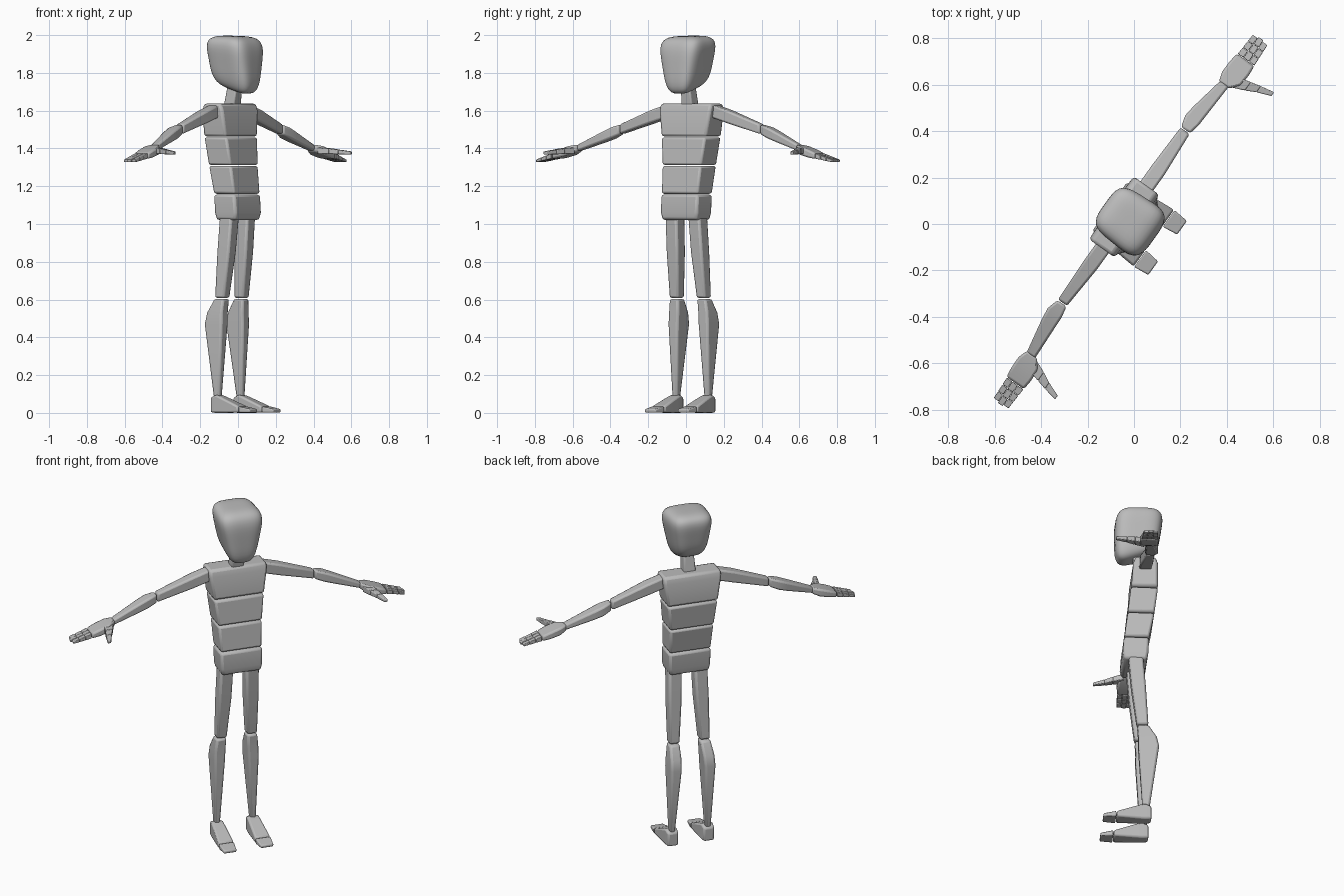
import bpy, bmesh, math
from mathutils import Vector, Matrix

TURN = Matrix.Rotation(math.radians(54.5), 4, 'Z')   # whole figure is turned on the spot
grey = bpy.data.materials.new("light_grey")
grey.diffuse_color = (0.5, 0.5, 0.5, 1)
AXES = {'X': ((0, 1, 0), (0, 0, 1)), 'Y': ((1, 0, 0), (0, 0, 1)), 'Z': ((1, 0, 0), (0, 1, 0))}


def finish(name, bm, bevel=0.0, segments=2, angle=40):
    bmesh.ops.recalc_face_normals(bm, faces=bm.faces)
    bm.transform(TURN)
    me = bpy.data.meshes.new(name)
    bm.to_mesh(me)
    bm.free()
    me.materials.append(grey)
    ob = bpy.data.objects.new(name, me)
    bpy.context.collection.objects.link(ob)
    bpy.context.view_layer.objects.active = ob
    ob.select_set(True)
    if bevel:
        m = ob.modifiers.new("soft_edges", 'BEVEL')
        m.width, m.segments = bevel, segments
        m.limit_method, m.angle_limit = 'ANGLE', math.radians(35)
    bpy.ops.object.shade_smooth_by_angle(angle=math.radians(angle))
    ob.select_set(False)
    return ob


def loft(name, axis, sections, bevel, side=1):
    """Box-section limb: sections are (x, y, z, half_u, half_v); side=-1 mirrors in x."""
    u, v = (Vector(a) for a in AXES[axis])
    bm = bmesh.new()
    rings = []
    for x, y, z, hu, hv in sections:
        pts = [Vector((x, y, z)) + u * a * hu + v * b * hv
               for a, b in ((-1, -1), (1, -1), (1, 1), (-1, 1))]
        rings.append([bm.verts.new((p.x * side, p.y, p.z)) for p in pts])
    for r, q in zip(rings, rings[1:]):
        for i in range(4):
            j = (i + 1) % 4
            bm.faces.new((r[i], r[j], q[j], q[i]))
    bm.faces.new(rings[0])
    bm.faces.new(rings[-1])
    return finish(name, bm, bevel)


# Head: superellipsoid squeezed towards the chin
bm = bmesh.new()
bmesh.ops.create_cube(bm, size=2)
bmesh.ops.subdivide_edges(bm, edges=bm.edges[:], cuts=11, use_grid_fill=True)
for vert in bm.verts:
    p = vert.co
    n = 4.0
    p = p / (abs(p.x) ** n + abs(p.y) ** n + abs(p.z) ** n) ** (1 / n)
    up, front = (p.z + 1) / 2, (1 - p.y) / 2
    half_w = (0.085 - 0.015 * front) * (1 - up) + (0.125 + 0.022 * front) * up
    f_back = -0.125 * (1 - up) - 0.165 * up
    f_front = 0.105 * (1 - up) + 0.11 * up
    low = 1.745 - 0.075 * front
    high = 2.0 - 0.008 * front
    vert.co = (p.x * half_w, -(f_back + (f_front - f_back) * front), low + (high - low) * up)
finish("head", bm, angle=60)

# Neck and the four torso blocks
loft("neck", 'Z', [(0, 0.04, 1.61, 0.036, 0.034), (0, 0.015, 1.76, 0.028, 0.03)], 0.008)
loft("chest", 'Z', [(0, 0.048, 1.463, 0.146, 0.073), (0, 0.052, 1.60, 0.166, 0.068),
                    (0, 0.052, 1.638, 0.166, 0.055)], 0.014)
loft("ribs", 'Z', [(0, 0.03, 1.312, 0.127, 0.073), (0, 0.047, 1.459, 0.143, 0.074)], 0.012)
loft("waist", 'Z', [(0, 0.007, 1.16, 0.119, 0.068), (0, 0.03, 1.308, 0.126, 0.073)], 0.012)
loft("pelvis", 'Z', [(0, 0.0, 1.02, 0.112, 0.062), (0, 0.0, 1.06, 0.12, 0.07),
                     (0, 0.006, 1.156, 0.121, 0.069)], 0.014)

for side, tag in ((1, "left"), (-1, "right")):
    # Legs
    loft(tag + "_thigh", 'Z', [(0.074, 0.003, 1.04, 0.038, 0.04), (0.079, 0.018, 0.85, 0.037, 0.039),
                               (0.088, 0.04, 0.608, 0.029, 0.031)], 0.012, side)
    loft(tag + "_shin", 'Z', [(0.104, 0.057, 0.07, 0.016, 0.018), (0.098, 0.072, 0.47, 0.032, 0.057),
                              (0.095, 0.066, 0.53, 0.032, 0.05), (0.089, 0.042, 0.604, 0.029, 0.031)],
         0.012, side)
    # Feet
    loft(tag + "_foot", 'Y', [(0.104, 0.086, 0.042, 0.03, 0.04), (0.104, 0.05, 0.048, 0.034, 0.048),
                              (0.104, 0.02, 0.043, 0.036, 0.043), (0.106, -0.105, 0.019, 0.044, 0.017)],
         0.01, side)
    loft(tag + "_toes", 'Y', [(0.106, -0.108, 0.018, 0.044, 0.016), (0.107, -0.178, 0.011, 0.036, 0.009)],
         0.006, side)
    # Arms
    loft(tag + "_upper_arm", 'X', [(0.14, 0.05, 1.60, 0.034, 0.034), (0.25, 0.05, 1.568, 0.034, 0.034),
                                   (0.455, 0.054, 1.502, 0.024, 0.026)], 0.01, side)
    loft(tag + "_forearm", 'X', [(0.459, 0.054, 1.50, 0.024, 0.026), (0.51, 0.056, 1.482, 0.036, 0.029),
                                 (0.56, 0.052, 1.463, 0.034, 0.027), (0.72, 0.033, 1.402, 0.022, 0.017)],
         0.01, side)
    # Palm
    loft(tag + "_palm", 'X', [(0.712, 0.032, 1.403, 0.026, 0.018), (0.755, 0.022, 1.389, 0.05, 0.023),
                              (0.81, 0.02, 1.373, 0.051, 0.021), (0.855, 0.019, 1.36, 0.046, 0.016)],
         0.01, side)
    # Three fingers of three joints each
    for i in range(3):
        k = i - 1
        for j in range(3):
            a, b = j / 3, (j + 1) / 3 - 0.01
            length = 0.112 - 0.007 * abs(k)
            loft("%s_finger_%d_joint_%d" % (tag, i + 1, j + 1), 'X',
                 [(0.857 + length * t, 0.018 + k * (0.0295 - 0.0035 * t), 1.36 - 0.026 * t,
                   0.0143 - 0.0017 * t, 0.014 - 0.007 * t) for t in (a, b)], 0.003, side)
    # Thumb: three joints reaching forwards
    joints = [(0.75, 0.0, 1.388, 0.027, 0.017), (0.768, -0.055, 1.385, 0.022, 0.015),
              (0.785, -0.10, 1.381, 0.016, 0.012), (0.803, -0.162, 1.376, 0.010, 0.008)]
    for j in range(3):
        loft("%s_thumb_joint_%d" % (tag, j + 1), 'Y', joints[j:j + 2], 0.004, side)
